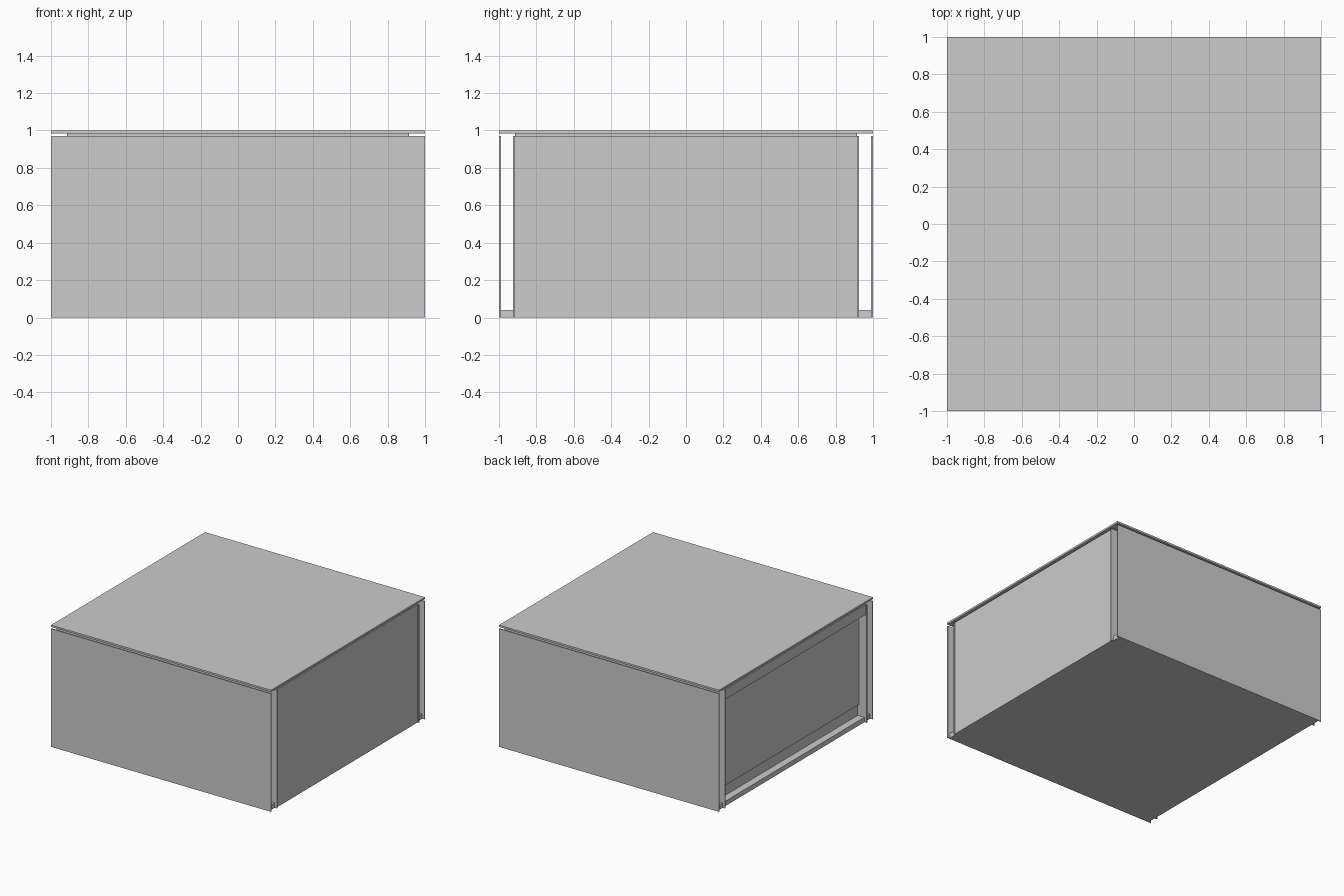
import bpy
import bmesh
from mathutils import Vector

cube = bpy.data.objects.get("Cube")
if cube:
    bpy.data.objects.remove(cube, do_unlink=True)

GREY = (0.604, 0.604, 0.604, 1)
grey = bpy.data.materials.new("light grey")
grey.use_nodes = True
grey.diffuse_color = GREY
grey.node_tree.nodes["Principled BSDF"].inputs["Base Color"].default_value = GREY


def box(name, x, y, z):
    """Add a box from (low, high) ranges along each axis."""
    low, high = (Vector(corner) for corner in zip(x, y, z))
    bm = bmesh.new()
    bmesh.ops.create_cube(bm, size=1)
    for v in bm.verts:
        v.co = (low + high) / 2 + v.co * (high - low)
    mesh = bpy.data.meshes.new(name)
    bm.to_mesh(mesh)
    bm.free()
    mesh.materials.append(grey)
    obj = bpy.data.objects.new(name, mesh)
    bpy.context.collection.objects.link(obj)
    return obj


INNER = 0.915      # inside face of the double walls
SHEET = 0.01       # sheet thickness
WALL_TOP = 0.97
FLOOR_TOP = 0.04
span = (-INNER, INNER)

# Lid plate resting on a smaller riser, leaving a shadow gap all round
box("lid", (-1, 1), (-1, 1), (0.985, 1))
box("lid_riser", span, span, (0.94, 0.985))

# Double-skinned walls, hollow and open at both ends
for label, side in (("front", -1), ("back", 1)):
    for skin, outer in (("outer", 1), ("inner", INNER + SHEET)):
        y = sorted((side * outer, side * (outer - SHEET)))
        box(f"{label}_{skin}_skin", (-1, 1), y, (0, WALL_TOP))

# Floor, set back slightly at the open ends
box("floor", (-0.98, 0.98), (-0.99, 0.99), (0, FLOOR_TOP))

# Closed left side
box("left_panel", (INNER, 0.99), span, (0, WALL_TOP))

# Open right side: top rail and a recessed panel with an undercut foot
box("right_top_rail", (-0.99, -0.975), span, (0.885, WALL_TOP))
box("right_recessed_panel", (-0.93, -0.9), span, (0.13, WALL_TOP))
box("right_panel_foot", (-0.92, -0.9), span, (FLOOR_TOP, 0.13))
